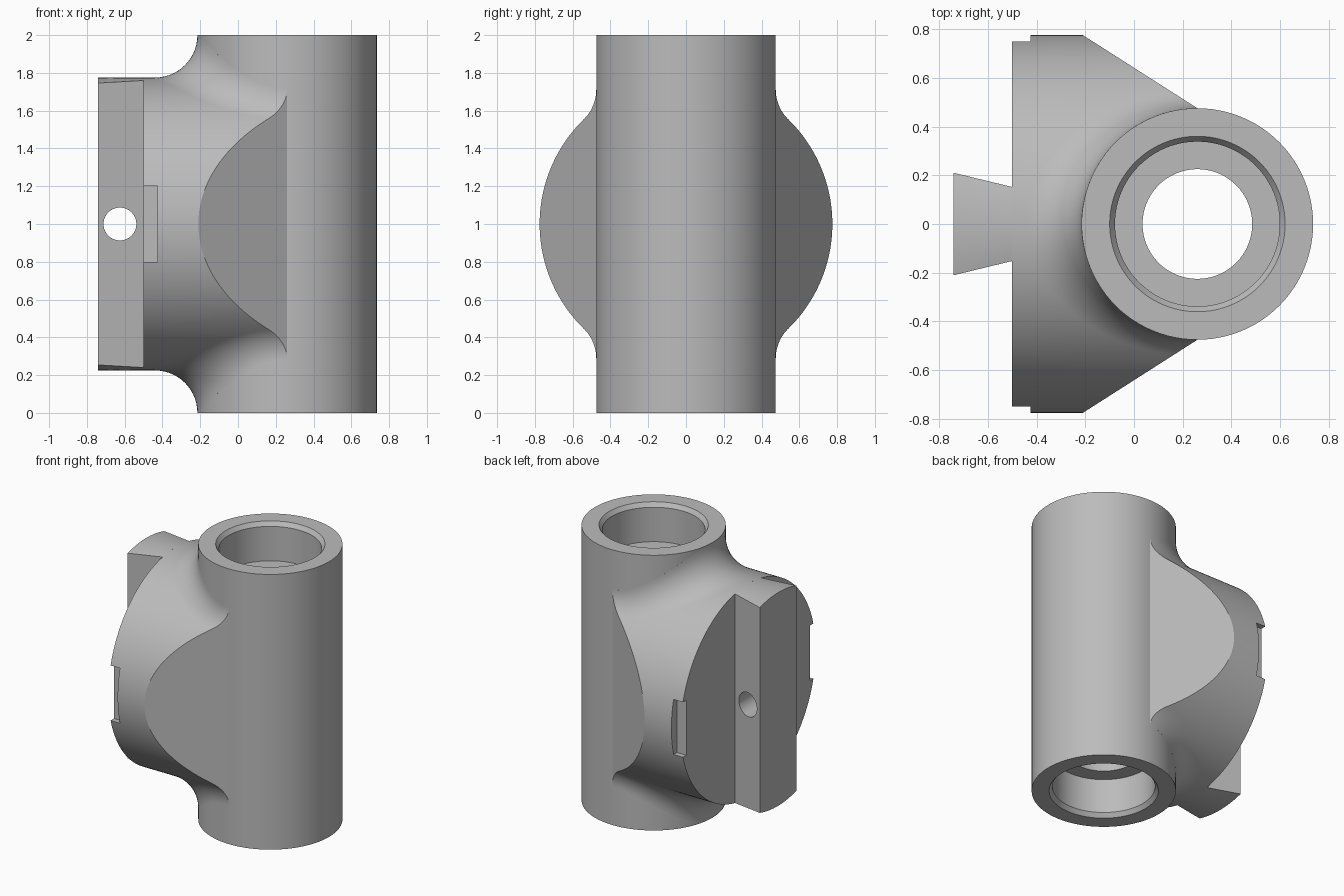
import bpy, bmesh, math
from mathutils import Vector

if "Cube" in bpy.data.objects:
    bpy.data.objects.remove(bpy.data.objects["Cube"])

CX, RT = 0.26, 0.475      # tube axis and radius
R, F = 0.775, 0.225       # clamp disc radius and fillet radius
X0, X1 = -0.5, -0.74      # disc face and rail face

grey = bpy.data.materials.new("plain grey")
grey.diffuse_color = (0.5, 0.5, 0.5, 1)
grey.use_nodes = True
grey.node_tree.nodes["Principled BSDF"].inputs["Base Color"].default_value = grey.diffuse_color


def finish(bm, name):
    bmesh.ops.remove_doubles(bm, verts=bm.verts, dist=1e-5)
    bmesh.ops.recalc_face_normals(bm, faces=bm.faces)
    me = bpy.data.meshes.new(name)
    bm.to_mesh(me)
    bm.free()
    ob = bpy.data.objects.new(name, me)
    bpy.context.collection.objects.link(ob)
    me.materials.append(grey)
    return ob


def strip(bm, rows, close=False):
    """Skin a list of equally long point rows."""
    vs = [[bm.verts.new(p) for p in r] for r in rows]
    pairs = list(zip(vs, vs[1:])) + ([(vs[-1], vs[0])] if close else [])
    for a, b in pairs:
        for i in range(len(a) - 1):
            bm.faces.new((a[i], a[i + 1], b[i + 1], b[i]))


def cut(ob, cutter):
    m = ob.modifiers.new("cut", 'BOOLEAN')
    m.operation, m.solver, m.object = 'DIFFERENCE', 'EXACT', cutter
    cutter.hide_render = True
    cutter.hide_viewport = True


def smooth(ob, deg=20):
    bpy.ops.object.select_all(action='DESELECT')
    ob.select_set(True)
    bpy.context.view_layer.objects.active = ob
    for m in list(ob.modifiers):
        bpy.ops.object.modifier_apply(modifier=m.name)
    bpy.ops.object.shade_smooth_by_angle(angle=math.radians(deg))


def box(name, lo, hi):
    bm = bmesh.new()
    bmesh.ops.create_cube(bm, size=1)
    for v in bm.verts:
        v.co = [(a + b) / 2 + c * (b - a) for a, b, c in zip(lo, hi, v.co)]
    return finish(bm, name)


# Tube: lathed wall with chamfered counterbores and a narrow middle bore
half = [(0.225, 0.28), (0.338, 0.28), (0.338, 0.03), (0.36, 0), (RT, 0)]
profile = half + [(r, 2 - z) for r, z in reversed(half)]
profile.append(profile[0])
bm = bmesh.new()
strip(bm, [[(CX + r * math.cos(a), r * math.sin(a), z) for r, z in profile]
           for a in (2 * math.pi * i / 96 for i in range(96))], close=True)
smooth(finish(bm, "tube"))

# Clamp body: round disc blended into the tube by a rolling-ball fillet
N, K = 64, 14
bm = bmesh.new()
ends = []
for s in (1, -1):
    rows = []
    for i in range(N + 1):
        t = math.pi * (i / N - 0.5)
        c, sn = math.cos(t), math.sin(t)
        cy = (RT + F) * sn
        cz = math.sqrt((R + F) ** 2 - cy ** 2)
        C = Vector((CX - (RT + F) * c, cy, s * cz))
        k = R / (R + F)
        d0 = (Vector((C.x, cy * k, s * cz * k)) - C).normalized()
        d1 = (Vector((CX - RT * c, RT * sn, s * cz)) - C).normalized()
        arc = [C + F * d0.slerp(d1, j / K) for j in range(K + 1)]
        rows.append([Vector((X0, cy * k, s * cz * k))] + arc
                    + [Vector((CX - 0.4 * c, 0.4 * sn, s * cz))])
    strip(bm, rows)
    ends.append([r[-1] for r in rows])
strip(bm, list(zip(*ends)))            # inner wall hidden in the tube
p0 = math.asin((RT + F) / (R + F))
for s in (1, -1):                      # plain rim at both sides
    strip(bm, [[(x, s * R * math.sin(p), R * math.cos(p)) for x in (X0, CX)]
               for p in (p0 + (math.pi - 2 * p0) * i / 40 for i in range(41))])
bmesh.ops.remove_doubles(bm, verts=bm.verts, dist=1e-5)
rim = [v for v in bm.verts if abs(v.co.x - X0) < 1e-5]
bm.faces.new(sorted(rim, key=lambda v: math.atan2(v.co.y, v.co.z)))
for s in (1, -1):                      # slanted flat flanks
    no = Vector((0.30, s * 0.47, 0)).normalized()
    co = Vector((CX, s * RT, 0))
    bmesh.ops.bisect_plane(bm, geom=bm.verts[:] + bm.edges[:] + bm.faces[:],
                           dist=1e-5, plane_co=co, plane_no=no, clear_outer=True)
    chain = [v for v in bm.verts if abs((v.co - co).dot(no)) < 2e-5]
    bm.faces.new(sorted(chain, key=lambda v: v.co.z))
bmesh.ops.holes_fill(bm, edges=[e for e in bm.edges if e.is_boundary], sides=0)
bmesh.ops.translate(bm, verts=bm.verts, vec=(0, 0, 1))
body = finish(bm, "clamp_body")
# Side notches in the rim
for s, n in ((1, "back"), (-1, "front")):
    ys = sorted((s * 0.71, s * 0.9))
    cut(body, box(n + "_notch_cutter", (-0.6, ys[0], 0.8), (-0.425, ys[1], 1.2)))
smooth(body)

# Dovetail rail with rounded ends
bm = bmesh.new()
rows = []
for i in range(17):
    t = i / 8 - 1
    pts = [(x, w * t, 1 + s * math.sqrt(R * R - (w * t) ** 2))
           for x, w, s in ((X1, 0.21, 1), (X0, 0.152, 1), (X0, 0.152, -1), (X1, 0.21, -1))]
    rows.append(pts + pts[:1])
strip(bm, rows)
bmesh.ops.remove_doubles(bm, verts=bm.verts, dist=1e-5)
bmesh.ops.holes_fill(bm, edges=[e for e in bm.edges if e.is_boundary], sides=0)
rail = finish(bm, "dovetail_rail")

# Cross hole through the rail
bm = bmesh.new()
strip(bm, [[(-0.625 + 0.087 * math.cos(a), y, 1 + 0.087 * math.sin(a)) for y in (-0.5, 0.5)]
           for a in (2 * math.pi * i / 40 for i in range(40))], close=True)
bmesh.ops.holes_fill(bm, edges=[e for e in bm.edges if e.is_boundary], sides=0)
cut(rail, finish(bm, "rail_hole_cutter"))
smooth(rail)

# Remove the spent cutters
for ob in [o for o in bpy.data.objects if o.name.endswith("cutter")]:
    bpy.data.objects.remove(ob)
